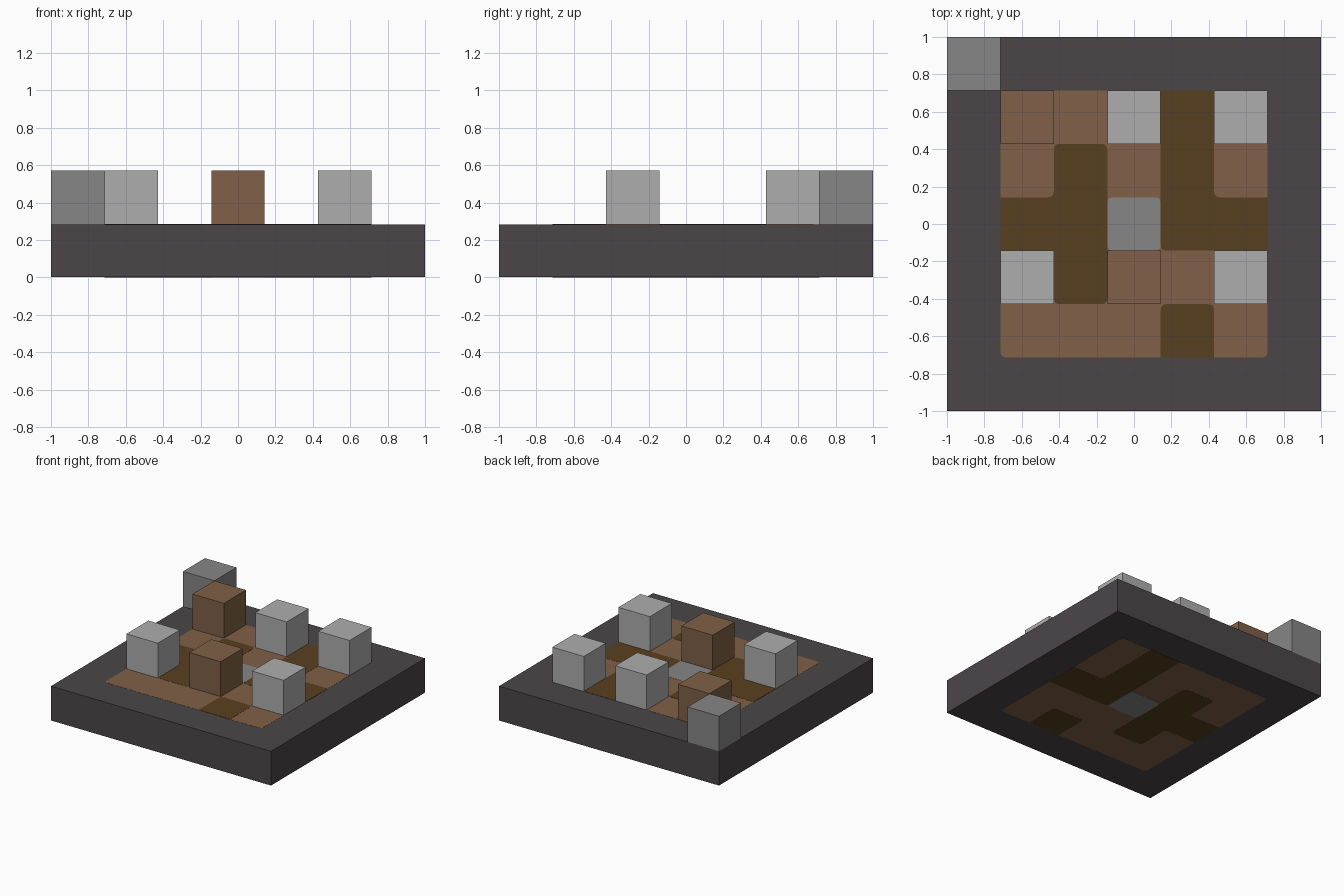
import bpy
import bmesh
from mathutils import Vector

default = bpy.data.objects.get("Cube")
if default:
    bpy.data.objects.remove(default, do_unlink=True)

CELL = 2 / 7       # the board is seven cells wide and one cell thick
STEP = 0.001       # height difference that keeps flush layers apart
ROUND = 0.11       # corner radius, in cells


def material(name, colour):
    mat = bpy.data.materials.new(name)
    mat.use_nodes = True
    rgba = (*colour, 1)
    mat.diffuse_color = rgba
    mat.node_tree.nodes["Principled BSDF"].inputs["Base Color"].default_value = rgba
    return mat


charcoal = material("charcoal", (0.070, 0.061, 0.066))
earth = material("earth brown", (0.216, 0.117, 0.065))
soil = material("dark soil", (0.098, 0.051, 0.014))
pale = material("pale grey", (0.423, 0.423, 0.423))
stone = material("stone grey", (0.238, 0.238, 0.238))


def rounded(outline, keep_rim):
    """Round the corners of an outline; keep_rim leaves those on the bed's rim sharp."""
    points = [Vector(p) for p in outline]
    result = []
    for i, corner in enumerate(points):
        if keep_rim and max(abs(corner.x), abs(corner.y)) > 2.4:
            result.append(corner)
            continue
        start = corner + (points[i - 1] - corner).normalized() * ROUND
        end = corner + (points[(i + 1) % len(points)] - corner).normalized() * ROUND
        for t in (0, 0.33, 0.67, 1):
            result.append(start * (1 - t) ** 2 + corner * 2 * t * (1 - t) + end * t ** 2)
    return result


def prism(name, outline, bottom, top, mat):
    """Extrude an outline given in cells between two heights."""
    bm = bmesh.new()
    face = bm.faces.new([bm.verts.new((x * CELL, y * CELL, bottom)) for x, y in outline])
    side = bmesh.ops.extrude_face_region(bm, geom=[face])["geom"]
    moved = [v for v in side if isinstance(v, bmesh.types.BMVert)]
    bmesh.ops.translate(bm, verts=moved, vec=(0, 0, top - bottom))
    bmesh.ops.recalc_face_normals(bm, faces=bm.faces[:])
    mesh = bpy.data.meshes.new(name)
    bm.to_mesh(mesh)
    bm.free()
    mesh.materials.append(mat)
    obj = bpy.data.objects.new(name, mesh)
    bpy.context.collection.objects.link(obj)


def square(x, y, half):
    return [(x - half, y - half), (x + half, y - half),
            (x + half, y + half), (x - half, y + half)]


# Board and the earth bed running through it
prism("board", square(0, 0, 3.5), 2 * STEP, CELL - 2 * STEP, charcoal)
prism("earth_bed", rounded(square(0, 0, 2.5), False), STEP, CELL - STEP, earth)

# Dark soil paths and the stone tile in the middle
paths = {
    "left_path": [(2.5, -.5), (2.5, .5), (1.5, .5), (1.5, 2.5), (.5, 2.5), (.5, -.5)],
    "right_path": [(-2.5, -.5), (-1.5, -.5), (-1.5, -1.5), (-.5, -1.5),
                   (-.5, 1.5), (-1.5, 1.5), (-1.5, .5), (-2.5, .5)],
    "front_path": square(1, -2, .5),
}
for name, outline in paths.items():
    prism(name, rounded(outline, True), 0, CELL, soil)
prism("centre_tile", rounded(square(0, 0, .5), False), 0, CELL, stone)

# Blocks standing on the board, by cell
blocks = [
    ("pale_block", pale, [(0, 2), (2, 2), (-2, -1), (2, -1)]),
    ("earth_block", earth, [(-2, 2), (0, -1)]),
    ("corner_block", stone, [(-3, 3)]),
]
for name, mat, cells in blocks:
    for x, y in cells:
        prism(name, square(x, y, .5), CELL - 3 * STEP, 2 * CELL, mat)
